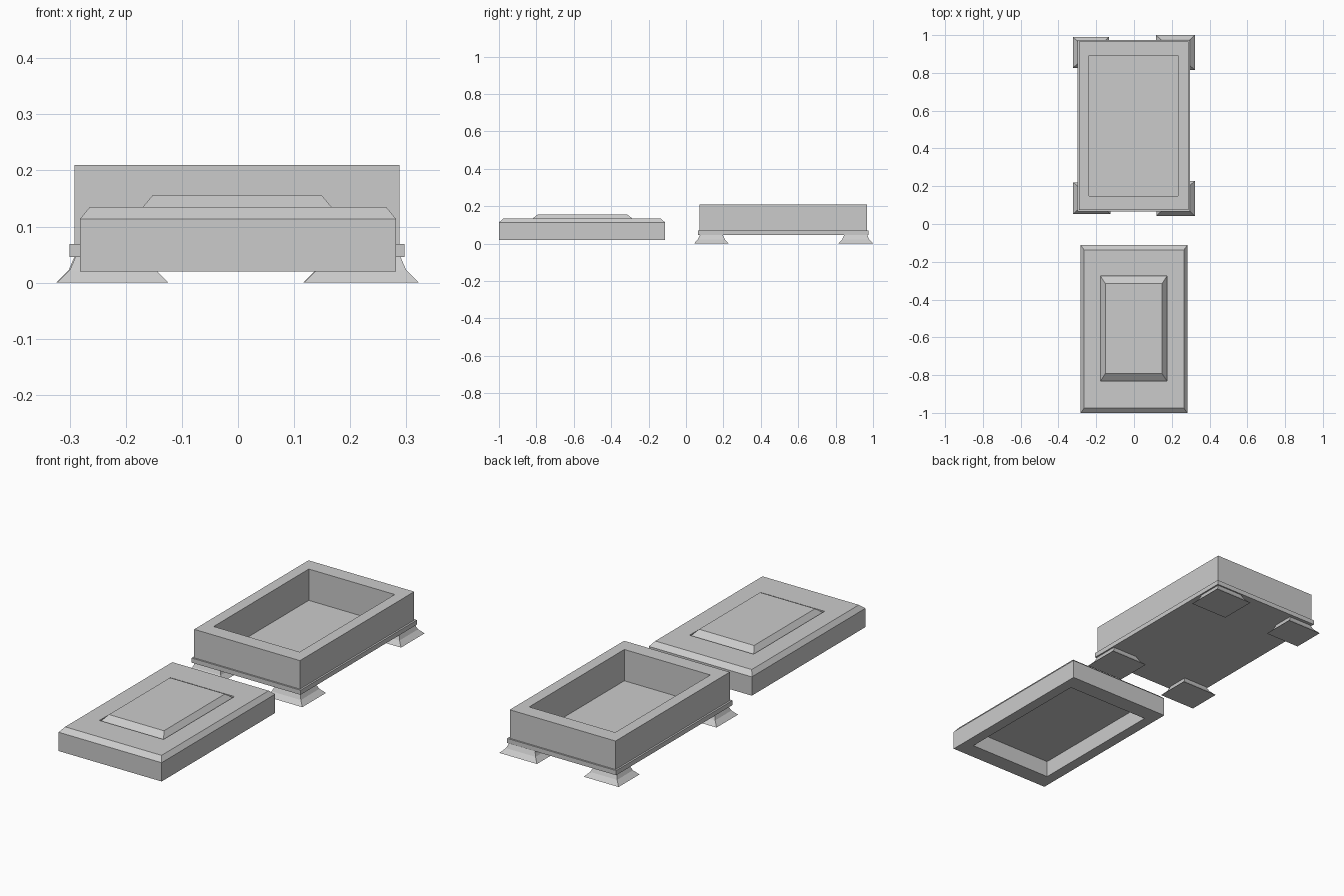
import bpy, bmesh

if "Cube" in bpy.data.objects:
    bpy.data.objects.remove(bpy.data.objects["Cube"])


def rect_loft(name, rings):
    """Skin a stack of rectangles (x0, x1, y0, y1, z) and cap both ends."""
    bm = bmesh.new()
    loops = [[bm.verts.new(p) for p in ((x0, y0, z), (x1, y0, z), (x1, y1, z), (x0, y1, z))]
             for x0, x1, y0, y1, z in rings]
    for a, b in zip(loops, loops[1:]):
        for i in range(4):
            j = (i + 1) % 4
            bm.faces.new((a[i], a[j], b[j], b[i]))
    bm.faces.new(loops[0][::-1])
    bm.faces.new(loops[-1])
    bmesh.ops.recalc_face_normals(bm, faces=bm.faces[:])
    mesh = bpy.data.meshes.new(name)
    bm.to_mesh(mesh)
    bm.free()
    obj = bpy.data.objects.new(name, mesh)
    bpy.context.collection.objects.link(obj)
    return obj


def inset(rect, dx, dy, z):
    x0, x1, y0, y1 = rect
    return (x0 + dx, x1 - dx, y0 + dy, y1 - dy, z)


# Open box with a projecting base moulding and a hollow inside
body = (-0.291, 0.288, 0.073, 0.967)
rect_loft("box_body", [
    inset(body, -0.009, -0.008, 0.046),
    inset(body, -0.009, -0.008, 0.069),
    inset(body, 0, 0, 0.069),
    inset(body, 0, 0, 0.21),
    inset(body, 0.054, 0.075, 0.21),
    inset(body, 0.054, 0.075, 0.055),
])

# Flared corner feet, each slightly different in size
feet = {
    "front_left_foot": (-0.322, -0.124, 0.053, 0.221),
    "front_right_foot": (0.118, 0.322, 0.043, 0.228),
    "back_left_foot": (-0.324, -0.133, 0.826, 0.99),
    "back_right_foot": (0.116, 0.322, 0.815, 1.0),
}
for name, rect in feet.items():
    rect_loft(name, [
        inset(rect, 0, 0, 0),
        inset(rect, 0.022, 0.02, 0.022),
        inset(rect, 0.033, 0.032, 0.047),
    ])

# Lid lying in front: hollow underside, chamfered edge, sunken raised panel
lid = (-0.282, 0.282, -1.0, -0.112)
panel = (-0.177, 0.174, -0.831, -0.276)
rect_loft("lid", [
    inset(lid, 0.053, 0.083, 0.102),
    inset(lid, 0.053, 0.083, 0.02),
    inset(lid, 0, 0, 0.02),
    inset(lid, 0, 0, 0.113),
    inset(lid, 0.018, 0.025, 0.135),
    inset(panel, 0, 0, 0.135),
    inset(panel, 0, 0, 0.126),
    inset(panel, 0.025, 0.039, 0.156),
])
